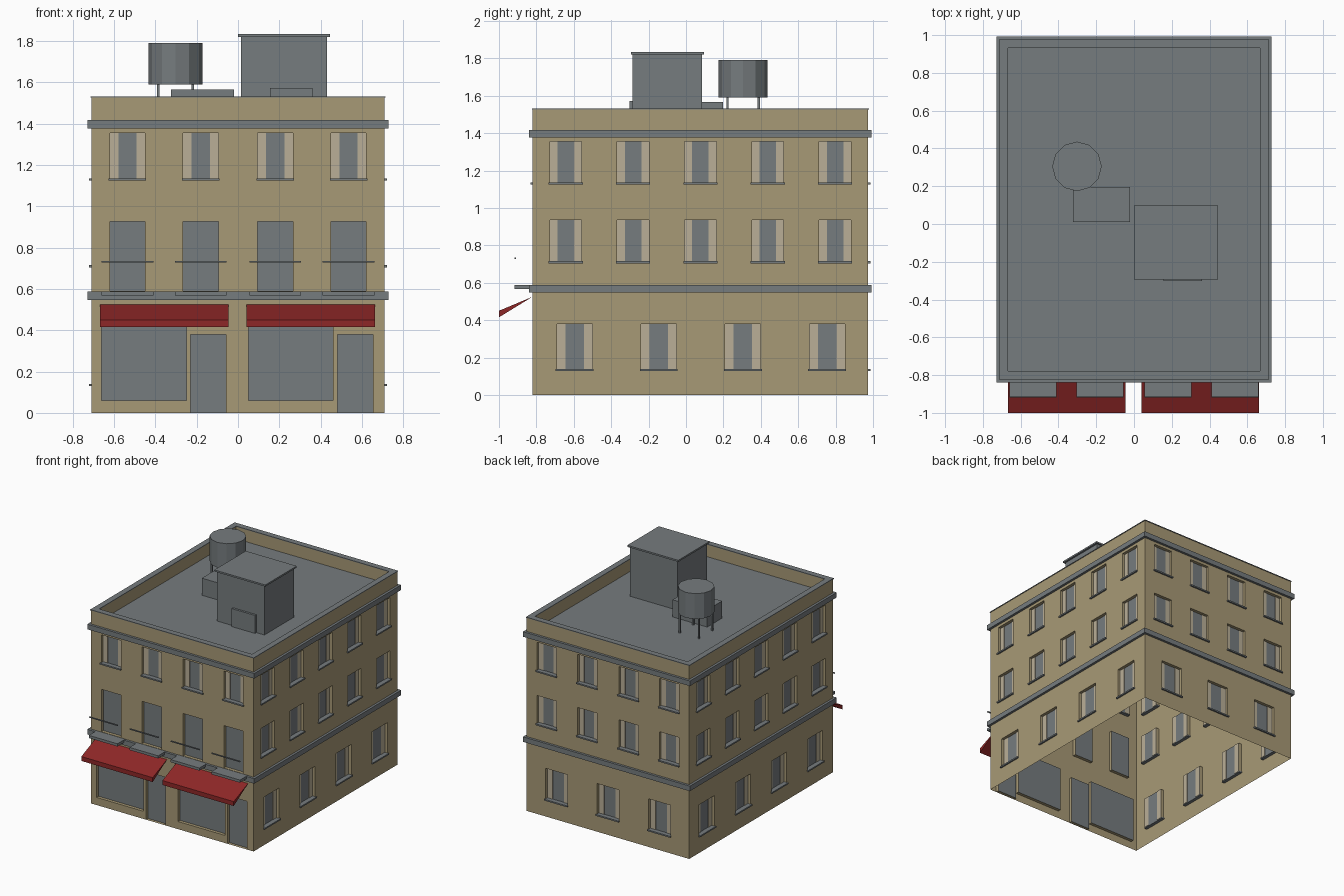
import bpy, bmesh
from math import cos, sin, pi
from mathutils import Vector

cube = bpy.data.objects.get("Cube")
if cube:
    bpy.data.objects.remove(cube, do_unlink=True)


def material(name, rgb):
    m = bpy.data.materials.new(name)
    m.use_nodes = True
    m.diffuse_color = (*rgb, 1)
    m.node_tree.nodes["Principled BSDF"].inputs["Base Color"].default_value = (*rgb, 1)
    return m


TAN = material("tan_plaster", (0.39, 0.32, 0.18))
GREY = material("slate_grey", (0.18, 0.20, 0.21))
CREAM = material("cream_curtain", (0.49, 0.43, 0.31))
RED = material("awning_red", (0.27, 0.02, 0.02))

HX, HY, CY, TOP, DECK = 0.71, 0.897, 0.077, 1.525, 1.43
RECESS = 0.025


def finish(name, bm, *mats):
    mesh = bpy.data.meshes.new(name)
    bm.to_mesh(mesh)
    bm.free()
    for m in mats:
        mesh.materials.append(m)
    ob = bpy.data.objects.new(name, mesh)
    bpy.context.collection.objects.link(ob)
    return ob


def add_box(bm, a, b):
    """Axis-aligned box between two opposite corners."""
    size = [abs(q - p) for p, q in zip(a, b)]
    verts = bmesh.ops.create_cube(bm, size=1)["verts"]
    bmesh.ops.scale(bm, vec=size, verts=verts)
    bmesh.ops.translate(bm, vec=(Vector(a) + Vector(b)) / 2, verts=verts)


def box(name, mat, a, b):
    bm = bmesh.new()
    add_box(bm, a, b)
    return finish(name, bm, mat)


def ring(name, mat, d0, d1, z0, z1, closed=True):
    """Rectangular band round the building; d is the distance out from the wall."""
    bm = bmesh.new()
    loops = []
    for sx, sy in ((-1, -1), (1, -1), (1, 1), (-1, 1)):
        loops.append([bm.verts.new((sx * (HX + d), CY + sy * (HY + d), z))
                      for d, z in ((d0, z0), (d1, z0), (d1, z1), (d0, z1))])
    for i in range(4):
        p, q = loops[i], loops[(i + 1) % 4]
        for k in range(4 if closed else 3):
            n = (k + 1) % 4
            bm.faces.new((p[k], q[k], q[n], p[n]))
    return finish(name, bm, mat)


def build_wall(name, u_dir, normal, half, depth, openings):
    """Wall sheet with recessed openings (u0, u1, z0, z1, kind)."""
    U, N = Vector(u_dir), Vector(normal)
    base = Vector((0, CY, 0)) + N * depth

    def at(u, z, d=0.0):
        return base + U * u + N * d + Vector((0, 0, z))

    bm, curtains, sills = bmesh.new(), bmesh.new(), bmesh.new()

    def quad(points, index=0):
        bm.faces.new([bm.verts.new(p) for p in points]).material_index = index

    us = sorted({-half, half, *(u for o in openings for u in o[:2])})
    zs = sorted({0, TOP, *(z for o in openings for z in o[2:4])})
    for u0, u1 in zip(us, us[1:]):
        for z0, z1 in zip(zs, zs[1:]):
            u, z = (u0 + u1) / 2, (z0 + z1) / 2
            if not any(o[0] < u < o[1] and o[2] < z < o[3] for o in openings):
                quad((at(u0, z0), at(u1, z0), at(u1, z1), at(u0, z1)))
    bmesh.ops.remove_doubles(bm, verts=bm.verts, dist=0.0001)

    for u0, u1, z0, z1, kind in openings:
        corners = ((u0, z0), (u1, z0), (u1, z1), (u0, z1))
        for i in range(4):
            p, q = corners[i], corners[(i + 1) % 4]
            quad((at(*p), at(*p, -RECESS), at(*q, -RECESS), at(*q)))
        quad([at(*c, -RECESS) for c in corners], 1)
        if kind == "window":
            w = (u1 - u0) * 0.24
            for a, b in ((u0, u0 + w), (u1 - w, u1)):
                add_box(curtains, at(a, z0, -RECESS - 0.003), at(b, z1, -RECESS + 0.003))
            add_box(sills, at(u0 - 0.006, z0 - 0.006, -RECESS), at(u1 + 0.006, z0 + 0.005, 0.012))
    finish(name + "_wall", bm, TAN, GREY)
    finish(name + "_curtains", curtains, CREAM)
    finish(name + "_sills", sills, GREY)


def row(centres, width, z0, z1, kind="window"):
    return [(c - width / 2, c + width / 2, z0, z1, kind) for c in centres]


# Four walls with their windows and doors
four = (-0.535, -0.18, 0.18, 0.535)
upper, middle, lower = (1.13, 1.355), (0.71, 0.935), (0.135, 0.38)
front = row(four, 0.17, *upper) + row(four, 0.17, 0.59, 0.925, "door")
front += row((-0.455, 0.255), 0.41, 0.06, 0.415, "shop")
front += row((-0.145, 0.568), 0.172, 0.0, 0.38, "door")
build_wall("front", (1, 0, 0), (0, -1, 0), HX, HY, front)
back = row(four, 0.17, *upper) + row(four, 0.17, *middle) + row((-0.45, 0, 0.45), 0.19, *lower)
build_wall("back", (-1, 0, 0), (0, 1, 0), HX, HY, back)
for side, s in (("left", 1), ("right", -1)):
    cols = [s * (0.36 * i - 0.72) for i in range(5)]
    ground = [s * (0.45 * i - 0.673) for i in range(4)]
    openings = row(cols, 0.17, *upper) + row(cols, 0.17, *middle) + row(ground, 0.19, *lower)
    build_wall(side, (0, s, 0), (s, 0, 0), HY, HX, openings)

# Cornices, parapet and roof
ring("lower_cornice", GREY, 0, 0.019, 0.547, 0.587, closed=False)
ring("upper_cornice", GREY, 0, 0.019, 1.377, 1.417, closed=False)
ring("parapet_lining", TAN, -0.04, -0.002, DECK, TOP)
ring("parapet_coping", GREY, -0.042, 0.004, TOP, TOP + 0.006)
box("roof_deck", GREY, (-HX + 0.002, CY - HY + 0.002, DECK - 0.01),
    (HX - 0.002, CY + HY - 0.002, DECK))

# Balcony slabs and their rails
for i, x in enumerate(four):
    x *= 1.0
    box(f"balcony_slab_{i + 1}", GREY, (x - 0.125, -0.918, 0.567), (x + 0.125, -0.821, 0.588))
    box(f"balcony_rail_{i + 1}", GREY, (x - 0.125, -0.918, 0.728), (x + 0.125, -0.910, 0.736))

# Awnings: triangular prisms
for i, (x0, x1) in enumerate(((-0.668, -0.045), (0.04, 0.663))):
    bm = bmesh.new()
    ends = [[bm.verts.new((x, y, z)) for y, z in ((-0.821, 0.525), (-1.0, 0.45), (-1.0, 0.415))]
            for x in (x0, x1)]
    bm.faces.new(ends[0])
    bm.faces.new(ends[1][::-1])
    for k in range(3):
        n = (k + 1) % 3
        bm.faces.new((ends[0][k], ends[1][k], ends[1][n], ends[0][n]))
    bmesh.ops.recalc_face_normals(bm, faces=bm.faces)
    finish(f"awning_{i + 1}", bm, RED)

# Stair house, its cap and door, and the roof vent
box("stair_house", GREY, (0.015, -0.285, DECK), (0.43, 0.085, 1.82))
box("stair_house_cap", GREY, (0.0, -0.295, 1.82), (0.445, 0.097, 1.833))
box("stair_house_door", GREY, (0.155, -0.302, DECK), (0.36, -0.285, 1.572))
box("roof_vent", GREY, (-0.323, 0.01, DECK), (-0.02, 0.197, 1.565))

# Water tank on four legs
bm = bmesh.new()
tank = bmesh.ops.create_cone(bm, cap_ends=True, segments=12, radius1=0.131, radius2=0.131, depth=0.2)
bmesh.ops.translate(bm, vec=(-0.302, 0.305, 1.69), verts=tank["verts"])
finish("water_tank", bm, GREY)
bm = bmesh.new()
for k in range(4):
    x = -0.302 + 0.118 * cos(pi / 4 + k * pi / 2)
    y = 0.305 + 0.118 * sin(pi / 4 + k * pi / 2)
    add_box(bm, (x - 0.006, y - 0.006, DECK), (x + 0.006, y + 0.006, 1.59))
finish("tank_legs", bm, GREY)
